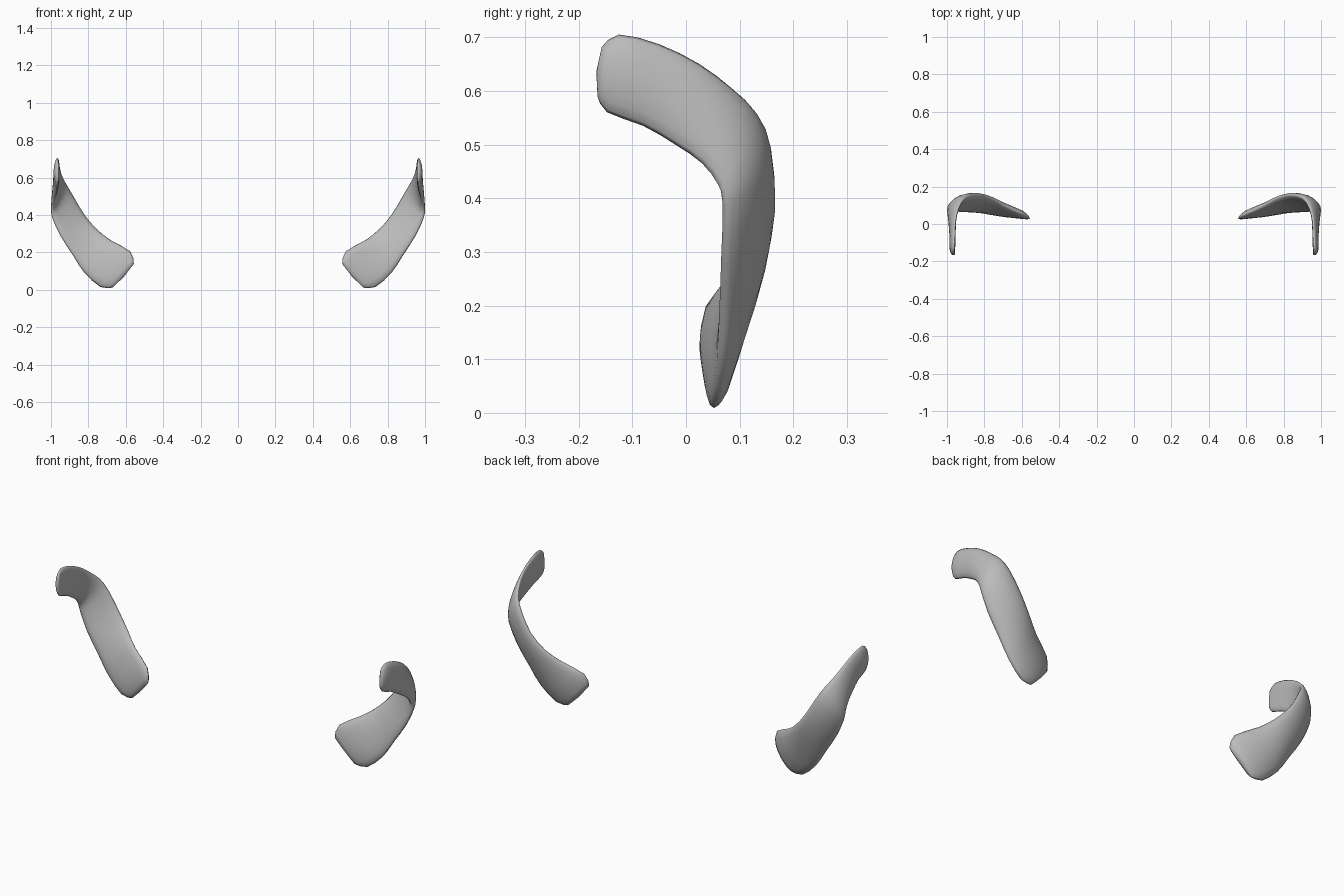
import bpy, bmesh, math
from mathutils import Vector

cube = bpy.data.objects.get("Cube")
if cube:
    bpy.data.objects.remove(cube)

grey = bpy.data.materials.new("mid grey")
grey.use_nodes = True
colour = (0.5, 0.5, 0.5, 1)
grey.diffuse_color = colour
grey.node_tree.nodes["Principled BSDF"].inputs["Base Color"].default_value = colour

# Stations along the twisted blade: upper edge, lower edge, half thickness
STATIONS = [
    ((.557, .03, .14), (.67, .05, .012), .016),
    ((.575, .045, .205), (.735, .055, .015), .027),
    ((.68, .095, .265), (.82, .065, .09), .028),
    ((.75, .135, .32), (.88, .068, .18), .028),
    ((.82, .158, .40), (.95, .07, .29), .026),
    ((.88, .152, .50), (.993, .072, .385), .024),
    ((.915, .13, .56), (.995, .06, .425), .021),
    ((.94, .085, .605), (.988, .03, .465), .018),
    ((.955, .025, .65), (.978, -.02, .50), .016),
    ((.961, -.05, .687), (.968, -.08, .535), .016),
    ((.965, -.125, .705), (.965, -.147, .56), .015),
    ((.963, -.157, .682), (.963, -.165, .59), .009),
]
SIDES = 16
STEPS = 2


def spline(p, q, r, s, t):
    """Smooth interpolation between q and r."""
    return (q * 2 + (r - p) * t + (p * 2 - q * 5 + r * 4 - s) * t * t
            + (q * 3 - p - r * 3 + s) * t ** 3) * 0.5


def smooth_path(values):
    out = []
    last = len(values) - 1
    for i in range(last):
        p, s = values[max(i - 1, 0)], values[min(i + 2, last)]
        out += [spline(p, values[i], values[i + 1], s, k / STEPS) for k in range(STEPS)]
    return out + [values[-1]]


def make_blade(name, side):
    upper = smooth_path([Vector(s[0]) for s in STATIONS])
    lower = smooth_path([Vector(s[1]) for s in STATIONS])
    thick = smooth_path([s[2] for s in STATIONS])
    mid = [(a + b) / 2 for a, b in zip(upper, lower)]
    bm = bmesh.new()
    rings = []
    # Lens-shaped sections, arched slightly outward
    for i, centre in enumerate(mid):
        along = mid[min(i + 1, len(mid) - 1)] - mid[max(i - 1, 0)]
        half = (lower[i] - upper[i]) / 2
        out = along.cross(half).normalized()
        ring = []
        for k in range(SIDES):
            a = math.tau * k / SIDES
            u, v = math.cos(a), math.sin(a)
            arch = thick[i] * 0.4 * (1 - u * u)
            p = centre + half * u + out * (v * thick[i] + arch)
            ring.append(bm.verts.new((p.x * side, p.y, p.z)))
        rings.append(ring)
    for r, s in zip(rings, rings[1:]):
        for k in range(SIDES):
            n = (k + 1) % SIDES
            bm.faces.new((r[k], r[n], s[n], s[k]))
    # Rounded end caps
    for ring, inner in ((rings[0], rings[1]), (rings[-1], rings[-2])):
        c = sum((v.co for v in ring), Vector()) / SIDES
        d = sum((v.co for v in inner), Vector()) / SIDES
        tip = bm.verts.new(c + (c - d).normalized() * 0.006)
        for k in range(SIDES):
            bm.faces.new((ring[k], ring[(k + 1) % SIDES], tip))
    bmesh.ops.recalc_face_normals(bm, faces=bm.faces)
    mesh = bpy.data.meshes.new(name)
    bm.to_mesh(mesh)
    bm.free()
    mesh.materials.append(grey)
    mesh.shade_smooth()
    obj = bpy.data.objects.new(name, mesh)
    bpy.context.collection.objects.link(obj)


make_blade("left_curved_blade", 1)
make_blade("right_curved_blade", -1)
